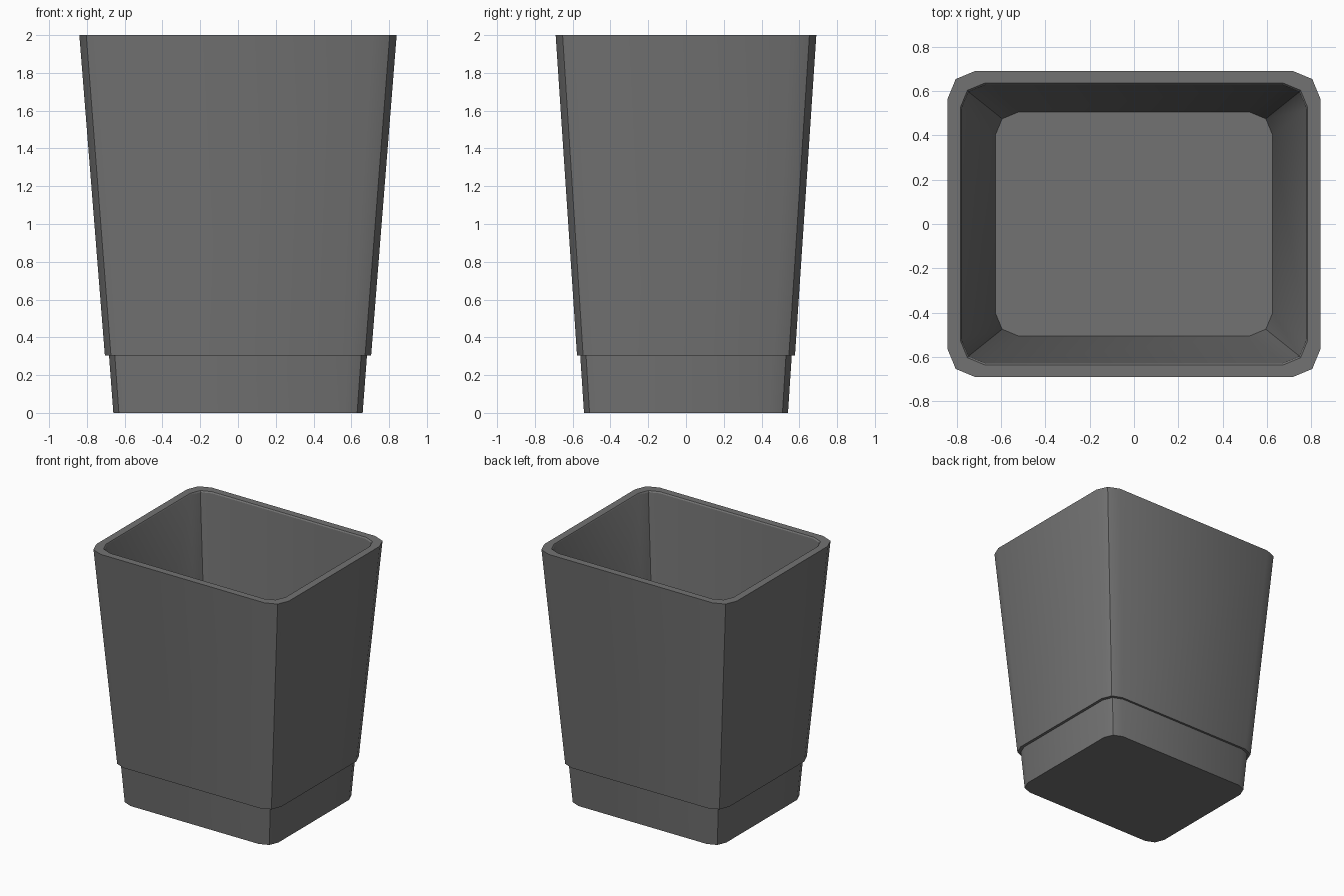
import bpy
import bmesh
import math

# Remove the default cube
cube = bpy.data.objects.get("Cube")
if cube:
    bpy.data.objects.remove(cube, do_unlink=True)

# Single grey plastic
grey = bpy.data.materials.new("dark_grey_plastic")
grey.use_nodes = True
colour = (0.17, 0.17, 0.17, 1)
grey.diffuse_color = colour
grey.node_tree.nodes["Principled BSDF"].inputs["Base Color"].default_value = colour


def rounded_ring(bm, hx, hy, radius, z):
    """Rounded rectangle with two segments per corner."""
    ring = []
    corners = ((1, 1), (-1, 1), (-1, -1), (1, -1))
    for quarter, (sx, sy) in enumerate(corners):
        for step in range(3):
            a = math.radians(90 * quarter + 45 * step)
            ring.append(bm.verts.new((sx * (hx - radius) + radius * math.cos(a),
                                      sy * (hy - radius) + radius * math.sin(a), z)))
    return ring


def loft(name, sections):
    """Skin the sections in order and cap both ends."""
    bm = bmesh.new()
    rings = [rounded_ring(bm, *s) for s in sections]
    for low, high in zip(rings, rings[1:]):
        for i in range(len(low)):
            j = (i + 1) % len(low)
            bm.faces.new((low[i], low[j], high[j], high[i]))
    bm.faces.new(rings[0][::-1])
    bm.faces.new(rings[-1])
    bmesh.ops.recalc_face_normals(bm, faces=bm.faces)
    mesh = bpy.data.meshes.new(name)
    bm.to_mesh(mesh)
    bm.free()
    mesh.materials.append(grey)
    obj = bpy.data.objects.new(name, mesh)
    bpy.context.collection.objects.link(obj)
    bpy.ops.object.select_all(action='DESELECT')
    obj.select_set(True)
    bpy.context.view_layer.objects.active = obj
    bpy.ops.object.shade_smooth_by_angle(angle=math.radians(30))
    return obj


# Tapered container: half width, half depth, corner radius, height
loft("container", [
    (0.66, 0.54, 0.10, 0.0),       # underside
    (0.683, 0.56, 0.105, 0.305),   # top of the narrow foot
    (0.705, 0.577, 0.11, 0.305),   # ledge
    (0.84, 0.69, 0.125, 2.0),      # outer rim
    (0.783, 0.635, 0.11, 2.0),     # inner rim
    (0.778, 0.628, 0.11, 1.99),    # lip chamfer
    (0.625, 0.505, 0.105, 0.04),   # inside floor
])
